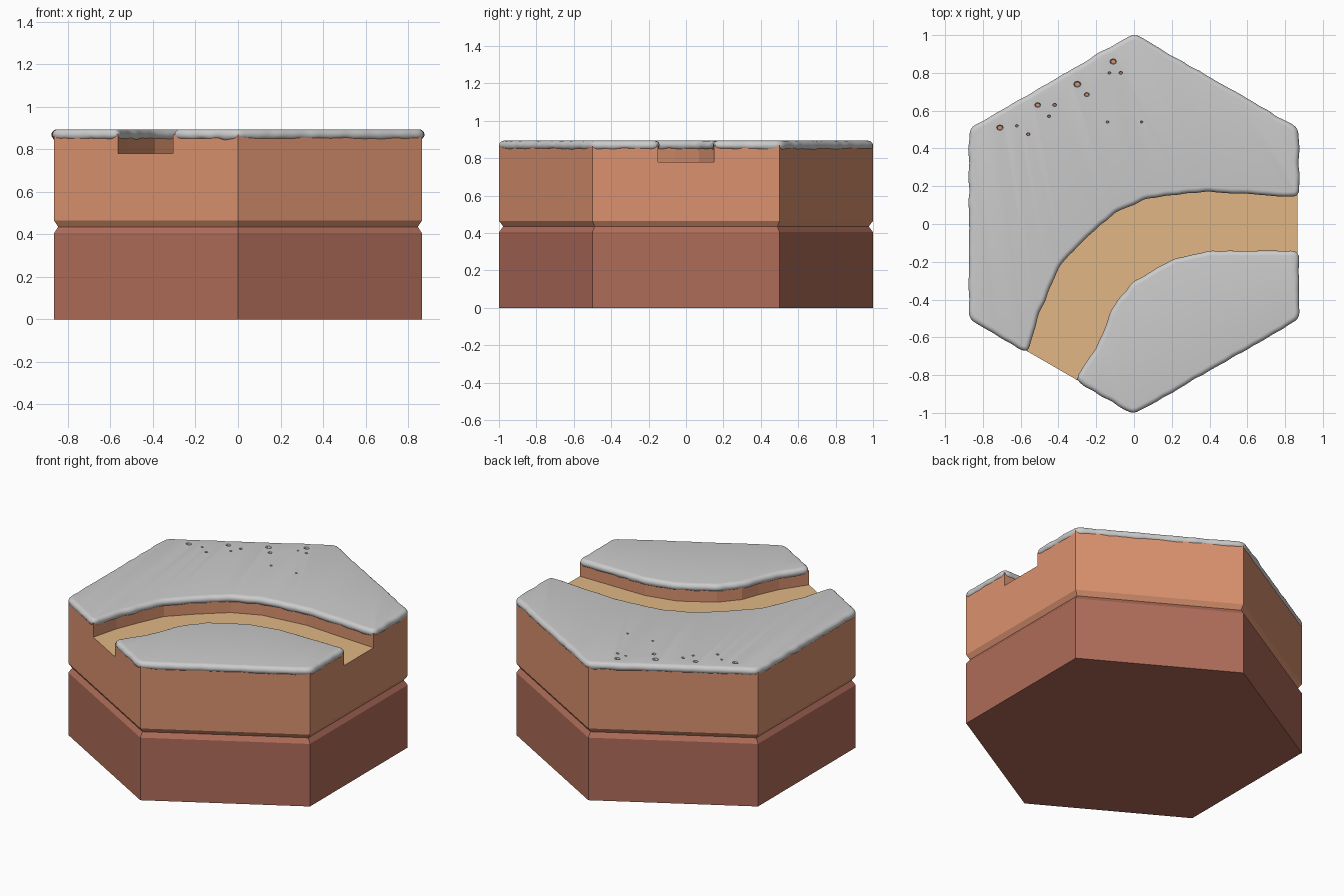
import bpy, bmesh, math
from mathutils import Vector, noise

if "Cube" in bpy.data.objects:
    bpy.data.objects.remove(bpy.data.objects["Cube"])


def material(name, rgb):
    m = bpy.data.materials.new(name)
    m.diffuse_color = (*rgb, 1)
    m.use_nodes = True
    m.node_tree.nodes["Principled BSDF"].inputs["Base Color"].default_value = m.diffuse_color
    return m


def loft(name, rings):
    """Closed solid through a stack of equal-length point rings."""
    bm = bmesh.new()
    rows = [[bm.verts.new(p) for p in r] for r in rings]
    n = len(rows[0])
    for a, b in zip(rows, rows[1:]):
        for i in range(n):
            j = (i + 1) % n
            bm.faces.new((a[i], a[j], b[j], b[i]))
    bm.faces.new(rows[0][::-1])
    bm.faces.new(rows[-1])
    me = bpy.data.meshes.new(name)
    bm.to_mesh(me)
    bm.free()
    ob = bpy.data.objects.new(name, me)
    bpy.context.collection.objects.link(ob)
    return ob


def at_z(points, z):
    return [(p[0], p[1], z) for p in points]


def carve(ob, cutter):
    """Subtract the cutter, then discard it."""
    cutter.hide_render = True
    mod = ob.modifiers.new("carve", 'BOOLEAN')
    mod.operation, mod.solver, mod.object = 'DIFFERENCE', 'EXACT', cutter
    bpy.ops.object.select_all(action='DESELECT')
    bpy.context.view_layer.objects.active = ob
    ob.select_set(True)
    bpy.ops.object.modifier_apply(modifier=mod.name)
    bpy.data.objects.remove(cutter)


def hexagon(r):
    return [(r * math.cos(math.radians(30 + 60 * k)),
             r * math.sin(math.radians(30 + 60 * k))) for k in range(6)]


# Banks of the curved path, listed from the right edge to the front-left edge
outer = [(.866, .15), (.36, .18), (.07, .145), (-.1, .07), (-.25, -.06),
         (-.39, -.2), (-.45, -.33), (-.52, -.5), (-.565, -.674)]
inner = [(.866, -.15), (.4, -.15), (.2, -.195), (0, -.315), (-.1, -.43),
         (-.14, -.54), (-.2, -.67), (-.305, -.824)]

# Two-tier hexagonal body with a V groove between the tiers
profile = [(1, 0), (1, .405), (.977, .435), (1, .465), (1, .87)]
body = loft("hex_tile_body", [at_z(hexagon(r), z) for r, z in profile])

# Path channel
channel = ([(1.1, .15)] + outer + [(-.665, -.847), (-.405, -.997)]
           + inner[::-1] + [(1.1, -.15)])
carve(body, loft("path_cutter", [at_z(channel, .78), at_z(channel, 1.1)]))

for m in (material("lower_earth", (.43, .15, .10)),
          material("upper_earth", (.71, .29, .16)),
          material("path_sand", (.75, .47, .23))):
    body.data.materials.append(m)
for f in body.data.polygons:
    if abs(f.center.z - .78) < .005 and f.normal.z > .9:
        f.material_index = 2
    else:
        f.material_index = 1 if f.center.z > .435 else 0


def resample(points, step):
    out = []
    for a, b in zip(points, points[1:] + points[:1]):
        a, b = Vector(a), Vector(b)
        k = max(1, round((b - a).length / step))
        out += [a.lerp(b, i / k) for i in range(k)]
    return out


def snow(name, outline):
    """Snow slab with a soft, slightly uneven rounded rim."""
    pts = resample(outline, .018)
    n = len(pts)
    for _ in range(3):
        pts = [(pts[i - 1] + 2 * pts[i] + pts[(i + 1) % n]) / 4 for i in range(n)]
    norms = []
    for i in range(n):
        t = (pts[(i + 1) % n] - pts[i - 1]).normalized()
        norms.append(Vector((t.y, -t.x)))
    rings = []
    for k in range(11):
        a = math.radians(-90 + 18 * k)
        ring = []
        for p, nv in zip(pts, norms):
            q = Vector((p.x, p.y, 0))
            wob = .006 * noise.noise(q * 14)
            drip = .008 * noise.noise(q * 17 + Vector((5, 2, 3)))
            off = -.018 + .026 * math.cos(a) + wob
            z = .869 + .025 * math.sin(a) + drip * max(0, -math.sin(a))
            ring.append((p.x + nv.x * off, p.y + nv.y * off, z))
        rings.append(ring)
    return loft(name, rings)


# Snow on both sides of the path
hx = hexagon(1)
back_snow = snow("back_snow", hx[:4] + outer[::-1])
front_snow = snow("front_snow", [inner[-1], hx[4], hx[5]] + inner[:-1])

# Small melted holes near the back-left edge: x, y, radius
holes = [(-.11, .86, .018), (-.13, .8, .008), (-.07, .8, .01), (-.3, .74, .02),
         (-.25, .685, .014), (-.51, .63, .016), (-.42, .63, .011),
         (-.45, .57, .009), (-.71, .51, .018), (-.62, .52, .008),
         (-.56, .475, .01), (-.14, .54, .008), (.04, .54, .007)]
for x, y, r in holes:
    rings = []
    for s, z in ((.75, .82), (.75, .872), (1.2, .91)):
        rings.append([(x + s * r * math.cos(k * math.pi / 4),
                       y + s * r * .8 * math.sin(k * math.pi / 4), z)
                      for k in range(8)])
    carve(back_snow, loft("hole_cutter", rings))

for ob in (back_snow, front_snow):
    bpy.ops.object.select_all(action='DESELECT')
    bpy.context.view_layer.objects.active = ob
    ob.select_set(True)
    bpy.ops.object.shade_smooth_by_angle(angle=math.radians(40))
